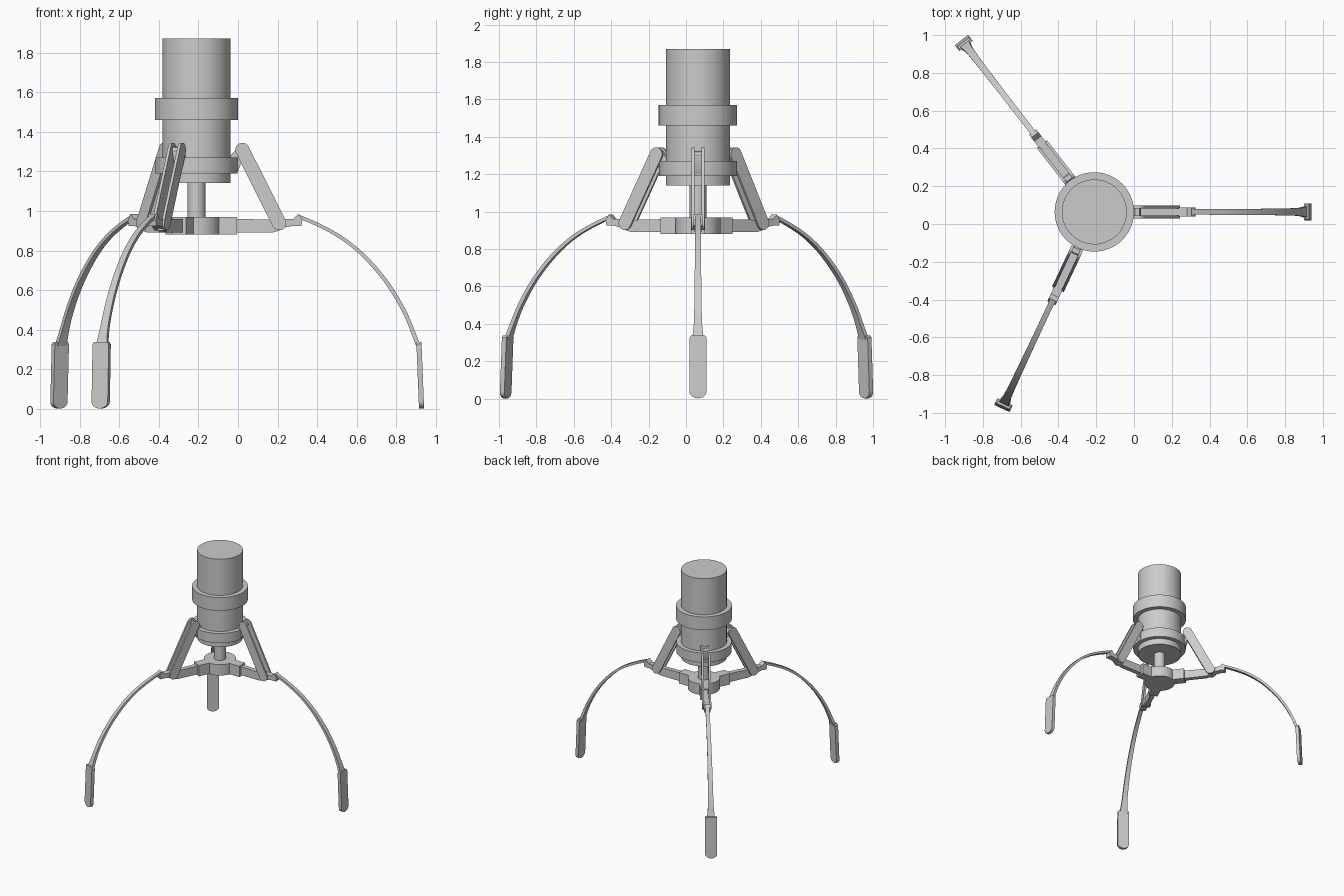
import bpy, bmesh, math
from mathutils import Matrix, Vector

if "Cube" in bpy.data.objects:
    bpy.data.objects.remove(bpy.data.objects["Cube"])

CX, CY = -0.21, 0.064            # main axis of the gripper
ANGLES = [0, 127.7, 244.8]       # directions of the three fingers

grey = bpy.data.materials.new("light grey")
grey.diffuse_color = (0.6, 0.6, 0.6, 1)
grey.use_nodes = True
grey.node_tree.nodes["Principled BSDF"].inputs["Base Color"].default_value = grey.diffuse_color


def finish(name, bm, angle=0.0):
    bmesh.ops.recalc_face_normals(bm, faces=bm.faces)
    bm.transform(Matrix.Translation((CX, CY, 0)) @ Matrix.Rotation(math.radians(angle), 4, 'Z'))
    me = bpy.data.meshes.new(name)
    bm.to_mesh(me)
    bm.free()
    me.materials.append(grey)
    ob = bpy.data.objects.new(name, me)
    bpy.context.collection.objects.link(ob)
    bpy.context.view_layer.objects.active = ob
    ob.select_set(True)
    bpy.ops.object.shade_smooth_by_angle(angle=math.radians(30))
    ob.select_set(False)
    return ob


def lathe(name, profile, n=64):
    """Turned solid from (radius, z) points, closed on the axis."""
    bm = bmesh.new()
    rings = [[bm.verts.new((r * math.cos(2 * math.pi * i / n), r * math.sin(2 * math.pi * i / n), z))
              for i in range(n)] for r, z in profile]
    for a, b in zip(rings, rings[1:]):
        for i in range(n):
            j = (i + 1) % n
            bm.faces.new((a[i], a[j], b[j], b[i]))
    bm.faces.new(rings[0][::-1])
    bm.faces.new(rings[-1])
    return finish(name, bm)


def plate(name, outline, depth, angle, place):
    """Extrude a 2D outline by depth; place(u, v, w) gives the 3D point."""
    bm = bmesh.new()
    a, b = [[bm.verts.new(place(u, v, w)) for u, v in outline] for w in depth]
    n = len(outline)
    bm.faces.new(a)
    bm.faces.new(b[::-1])
    for i in range(n):
        j = (i + 1) % n
        bm.faces.new((a[i], a[j], b[j], b[i]))
    return finish(name, bm, angle)


def side(u, v, w):
    return (u, w, v)


def capsule(p, q, r, n=10):
    p, q = Vector(p), Vector(q)
    d = q - p
    t = math.atan2(d.y, d.x)
    pts = []
    for c, start in ((q, t - math.pi / 2), (p, t + math.pi / 2)):
        pts += [(c.x + r * math.cos(start + math.pi * i / n),
                 c.y + r * math.sin(start + math.pi * i / n)) for i in range(n + 1)]
    return pts


def ribbon(name, path, angle):
    """Curved bar through (r, z, width, thickness) stations, smoothed by splining."""
    P = [Vector(p) for p in path]
    P = [2 * P[0] - P[1]] + P + [2 * P[-1] - P[-2]]
    S = []
    for i in range(1, len(P) - 2):
        for k in range(5):
            t = k / 5
            a, b, c, d = P[i - 1:i + 3]
            S.append(0.5 * (2 * b + (c - a) * t + (2 * a - 5 * b + 4 * c - d) * t * t
                            + (3 * b - a - 3 * c + d) * t ** 3))
    S.append(P[-2])
    bm = bmesh.new()
    rings = []
    for i, s in enumerate(S):
        d = S[min(i + 1, len(S) - 1)] - S[max(i - 1, 0)]
        n = Vector((-d[1], d[0])).normalized() * s[3] / 2
        rings.append([bm.verts.new((s[0] + e * n.x, f * s[2] / 2, s[1] + e * n.y))
                      for e, f in ((1, 1), (1, -1), (-1, -1), (-1, 1))])
    for a, b in zip(rings, rings[1:]):
        for i in range(4):
            bm.faces.new((a[i], a[(i + 1) % 4], b[(i + 1) % 4], b[i]))
    bm.faces.new(rings[0])
    bm.faces.new(rings[-1])
    return finish(name, bm, angle)


# motor housing with two collars
lathe("motor_housing", [(0.172, 1.14), (0.172, 1.19), (0.208, 1.19), (0.208, 1.27), (0.172, 1.27),
                        (0.172, 1.46), (0.21, 1.46), (0.21, 1.57), (0.172, 1.57), (0.172, 1.87)])
# drive rod and hub
lathe("drive_rod", [(0.045, 0.96), (0.045, 1.15)], 32)
lathe("hub", [(0.12, 0.88), (0.12, 0.97)], 48)

# pad outline (across, height) with rounded bottom and clipped top corners
PAD = [(0.045 * math.cos(t), 0.04 + 0.035 * math.sin(t))
       for t in [math.pi + math.pi * i / 12 for i in range(13)]]
PAD += [(0.045, 0.33), (0.037, 0.34), (-0.037, 0.34), (-0.045, 0.33)]

TOP, LOW = (0.232, 1.308), (0.418, 0.938)    # link pivots (radius, z)

for ang in ANGLES:
    # hub arm, thick root then slimmer end
    plate("hub_arm_root", [(0.05, 0.88), (0.205, 0.88), (0.205, 0.97), (0.05, 0.97)], (-0.038, 0.038), ang, side)
    plate("hub_arm", [(0.2, 0.89), (0.38, 0.89), (0.42, 0.9), (0.42, 0.955), (0.2, 0.96)],
          (-0.019, 0.019), ang, side)
    # twin link bars with pivot pins and a bridge
    for s in (-1, 1):
        plate("link_bar", capsule(TOP, LOW, 0.036), (s * 0.019, s * 0.034), ang, side)
    for p in (TOP, LOW):
        plate("pivot_pin", capsule(p, (p[0] + 0.001, p[1]), 0.014), (-0.03, 0.03), ang, side)
    # lug joining the collar to the upper pivot
    plate("collar_lug", [(0.16, 1.2), (0.21, 1.2), (0.245, 1.29), (0.24, 1.325), (0.215, 1.325), (0.16, 1.27)],
          (-0.018, 0.018), ang, side)
    # finger socket
    plate("finger_socket", [(0.41, 0.91), (0.49, 0.925), (0.53, 0.925), (0.535, 0.955), (0.515, 0.985),
                            (0.49, 0.96), (0.41, 0.96)], (-0.024, 0.024), ang, side)
    # curved finger flaring into the pad
    ribbon("finger", [(0.51, 0.975, 0.03, 0.018), (0.61, 0.932, 0.03, 0.018), (0.72, 0.873, 0.031, 0.018),
                      (0.82, 0.797, 0.032, 0.019), (0.91, 0.704, 0.034, 0.02), (0.985, 0.605, 0.036, 0.02),
                      (1.05, 0.492, 0.039, 0.02), (1.09, 0.4, 0.044, 0.021), (1.12, 0.32, 0.06, 0.021)], ang)
    # finger pad leaning slightly outward
    plate("finger_pad", PAD, (-0.013, 0.013), ang,
          lambda u, v, w: (1.124 + (0.34 - v) * 0.04 + w, u, v - 0.003))
